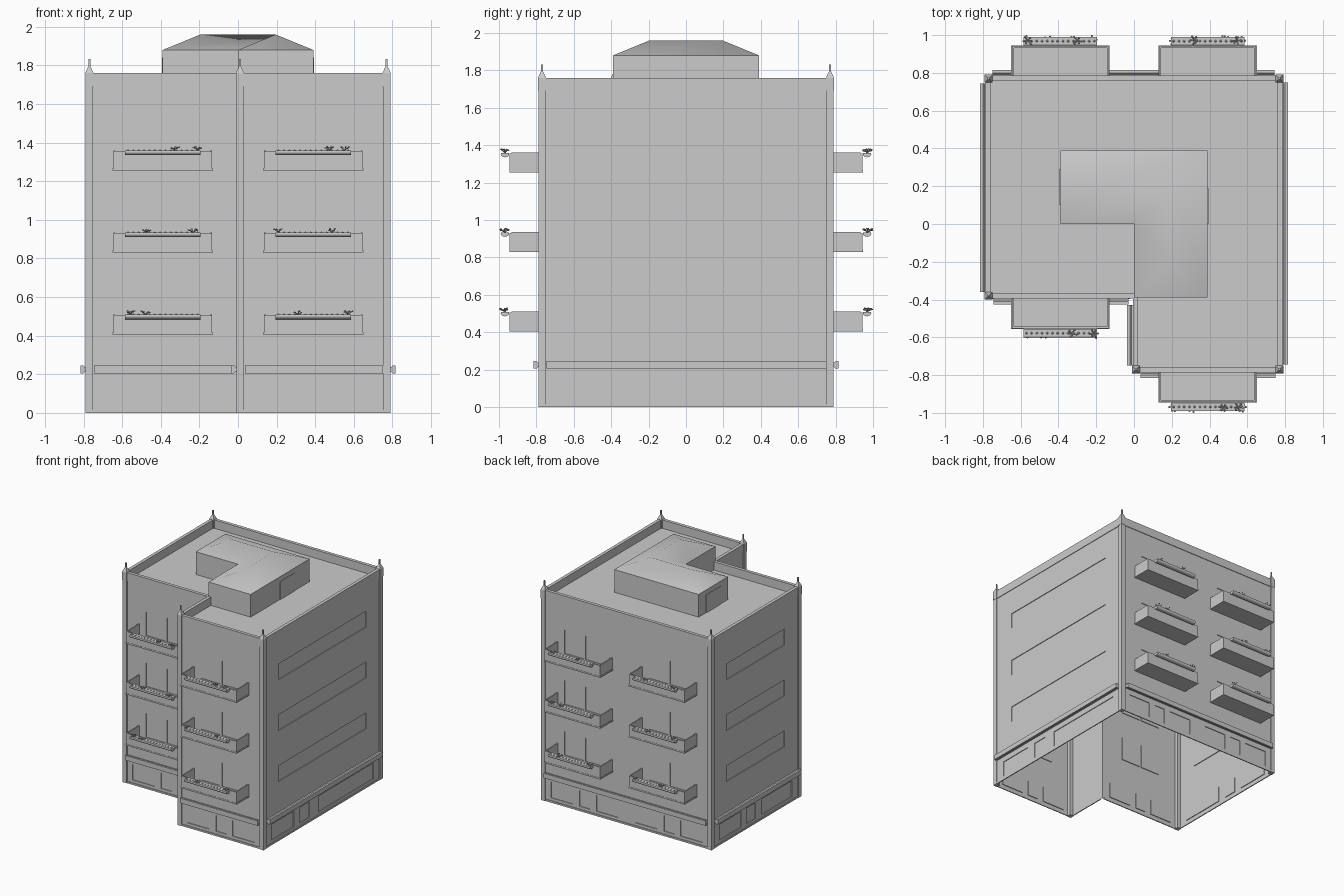
import bpy, bmesh, math, random
from mathutils import Vector, Matrix

if "Cube" in bpy.data.objects:
    bpy.data.objects.remove(bpy.data.objects["Cube"])

random.seed(4)
TOP, DECK = 1.76, 1.69
FLOORS = (0.51, 0.935, 1.36)          # balcony rail heights
W, IN = 0.78, -0.39
PLAN = [(-W, IN), (0, IN), (0, -W), (W, -W), (W, W), (-W, W)]


def finish(bm, name, recalc=True, smooth=None):
    if recalc:
        bmesh.ops.recalc_face_normals(bm, faces=bm.faces)
    me = bpy.data.meshes.new(name)
    bm.to_mesh(me)
    bm.free()
    ob = bpy.data.objects.new(name, me)
    bpy.context.collection.objects.link(ob)
    if smooth:
        bpy.ops.object.select_all(action='DESELECT')
        ob.select_set(True)
        bpy.context.view_layer.objects.active = ob
        bpy.ops.object.shade_smooth_by_angle(angle=math.radians(smooth))
    return ob


def frame(i):
    """Wall-local mapping: u along wall, d outward, z up."""
    a, b = Vector(PLAN[i]), Vector(PLAN[(i + 1) % len(PLAN)])
    t = (b - a).normalized()
    n = Vector((t.y, -t.x))
    return (lambda u, d, z: (*(a + t * u + n * d), z)), (b - a).length


def loft(bm, rings, caps=True):
    vs = [[bm.verts.new(p) for p in r] for r in rings]
    for a, b in zip(vs, vs[1:]):
        for k in range(len(a)):
            j = (k + 1) % len(a)
            bm.faces.new((a[k], a[j], b[j], b[k]))
    if caps:
        bm.faces.new(vs[0])
        bm.faces.new(vs[-1])


def box(bm, P, u0, u1, d0, d1, z0, z1):
    loft(bm, [[P(u, d, z) for u, d in ((u0, d0), (u1, d0), (u1, d1), (u0, d1))] for z in (z0, z1)])


def wall(name, P, L, bands):
    """Single-sheet wall; bands = (z0, z1, openings, depth, mullions)."""
    bm = bmesh.new()

    def quad(u0, u1, z0, z1):
        return bm.faces.new([bm.verts.new(P(u, 0, z)) for u, z in ((u0, z0), (u1, z0), (u1, z1), (u0, z1))])
    z = 0
    for z0, z1, holes, depth in bands:
        quad(0, L, z, z0)
        u = 0
        for a, b in holes:
            quad(u, a, z0, z1)
            f = quad(a, b, z0, z1)
            for th, dp in ((0, -depth), (0.01, 0), (0, -0.006)):
                bmesh.ops.inset_individual(bm, faces=[f], thickness=th, depth=dp)
            u = b
        quad(u, L, z0, z1)
        z = z1
    quad(0, L, z, TOP)
    finish(bm, name, recalc=False)


def sprig(bm, c):
    """Small plant: arched stems with leaf blobs at the tips."""
    for k in range(6):
        a = k * math.pi / 3 + random.uniform(-.3, .3)
        r, h = random.uniform(.014, .025), random.uniform(.008, .018)
        tip = Vector(c) + Vector((math.cos(a) * r, math.sin(a) * r, h))
        bmesh.ops.create_icosphere(bm, subdivisions=1, radius=.0065,
                                   matrix=Matrix.Translation(tip) @ Matrix.Diagonal((1, 1, .6, 1)))
        d = tip - Vector(c)
        bmesh.ops.create_cone(bm, segments=4, radius1=.003, radius2=.0015, depth=d.length, cap_ends=False,
                              matrix=Matrix.Translation(Vector(c) + d / 2) @ d.to_track_quat('Z', 'Y').to_matrix().to_4x4())


def balcony(name, P, c, top):
    # open tray: slab and three parapet sides
    bm = bmesh.new()
    h, z0 = .26, top - .105
    box(bm, P, c - h, c + h, 0, .165, z0, z0 + .012)
    box(bm, P, c - h + .004, c + h - .004, .153, .163, z0 + .012, top - .004)
    for s in (-1, 1):
        a, b = sorted((c + s * (h - .004), c + s * (h - .014)))
        box(bm, P, a, b, 0, .153, z0 + .012, top)
    finish(bm, name)
    # planter with rounded underside
    bm = bmesh.new()
    prof = [(.188 + .023 * math.cos(math.pi * (1 + k / 8)), top - .008 + .017 * math.sin(math.pi * (1 + k / 8)))
            for k in range(9)] + [(.209, top - .001), (.167, top - .001)]
    loft(bm, [[P(u, d, z) for d, z in prof] for u in (c - .195, c + .195)])
    finish(bm, name + "_planter", smooth=40)
    # foliage
    bm = bmesh.new()
    for k in range(2):
        sprig(bm, P(c + random.choice((-1, 1)) * .08 * (k + 1) + random.uniform(-.02, .02), .191, top + .001))
    for k in range(14):
        bmesh.ops.create_icosphere(bm, subdivisions=1, radius=.007,
                                   matrix=Matrix.Translation(P(c - .18 + k * .0277, .188, top - .002)))
    finish(bm, name + "_plants")


# walls: upper openings and street-level openings per side
NAMES = ["front_left", "notch", "front_right", "right", "back", "left"]
BAY = [(.07, .29), (.335, .445), (.49, .71)]
STREET = [BAY, [], BAY, [(.1, .41), (.48, .62), (.72, 1.46)],
          BAY + [(a + .78, b + .78) for a, b in BAY], [(.1, .4), (.46, .59), (.66, 1.07)]]
BALC = {0: [.39], 2: [.39], 4: [.39, 1.17]}
STRIP = {3: [(.195, 1.365)], 5: [(.195, .975)]}
for i, nm in enumerate(NAMES):
    P, L = frame(i)
    bands = [(.03, .175, STREET[i], .01)]
    for t in FLOORS:
        if i in BALC:   # paired door panes
            bands.append((t - .09, t + .122,
                          [q for c in BALC[i] for q in ((c - .195, c - .001), (c + .001, c + .195))], .018))
        elif i in STRIP:
            bands.append((t - .025, t + .122, STRIP[i], .03))
    wall(nm + "_wall", P, L, bands)
    for c in BALC.get(i, []):
        for k, t in enumerate(FLOORS):
            balcony(f"{nm}_balcony_{k}_{int(c * 100)}", P, c, t)
    # flared ledge above the street level
    bm = bmesh.new()
    e0, e1 = (.035 if i != 1 else .04), L - .03
    loft(bm, [[P(u, d, z) for d, z in ((0, .213), (.012, .213), (.02, .205), (.036, .205),
                                       (.036, .245), (.02, .245), (.012, .237), (0, .237))] for u in (e0, e1)])
    finish(bm, nm + "_ledge")
    # parapet band and base course
    bm = bmesh.new()
    box(bm, P, 0, L, -.022, .005, DECK, TOP)
    box(bm, P, .02, L - .02, -.002, .006, 0, .014)
    finish(bm, nm + "_parapet")

# roof deck
bm = bmesh.new()
bm.faces.new([bm.verts.new((x, y, DECK)) for x, y in PLAN])
finish(bm, "roof_deck", recalc=False)

# corner pilasters with pinnacles
bm = bmesh.new()
for x, y in ((-.77, IN + .01), (.01, -.77), (.77, -.77), (.77, .77), (-.77, .77)):
    loft(bm, [[(x + sx * r, y + sy * r, z) for sx, sy in ((-1, -1), (1, -1), (1, 1), (-1, 1))]
              for r, z in ((.019, 0), (.019, DECK), (.021, DECK), (.021, TOP), (.017, 1.77),
                           (.007, 1.792), (.005, 1.795), (.005, 1.832))])
finish(bm, "corner_pilasters")

# L-shaped rooftop house with hipped roof
E, R, EAVE, RIDGE = .39, .195, 1.88, 1.96
foot = [(-E, 0), (0, 0), (0, -E), (E, -E), (E, E), (-E, E)]
bm = bmesh.new()
loft(bm, [[(x, y, z) for x, y in foot] for z in (DECK, EAVE)], caps=False)
finish(bm, "roof_house_walls")
bm = bmesh.new()
v = [bm.verts.new((x, y, EAVE)) for x, y in foot]
a, b, c = [bm.verts.new((x, y, RIDGE)) for x, y in ((-R, R), (R, R), (R, -R))]
for f in ((v[0], v[1], b, a), (v[1], v[2], c, b), (v[2], v[3], c),
          (v[3], v[4], b, c), (v[4], v[5], a, b), (v[5], v[0], a)):
    bm.faces.new(f)
finish(bm, "roof_house_hip", smooth=60)

# rooftop doors
bm = bmesh.new()
for x, y0, y1 in ((E, 0, .19), (-E, .1, .29)):
    box(bm, lambda u, d, z: (u, d, z), x - .004, x + .004, y0, y1, DECK, 1.84)
finish(bm, "roof_house_doors")
